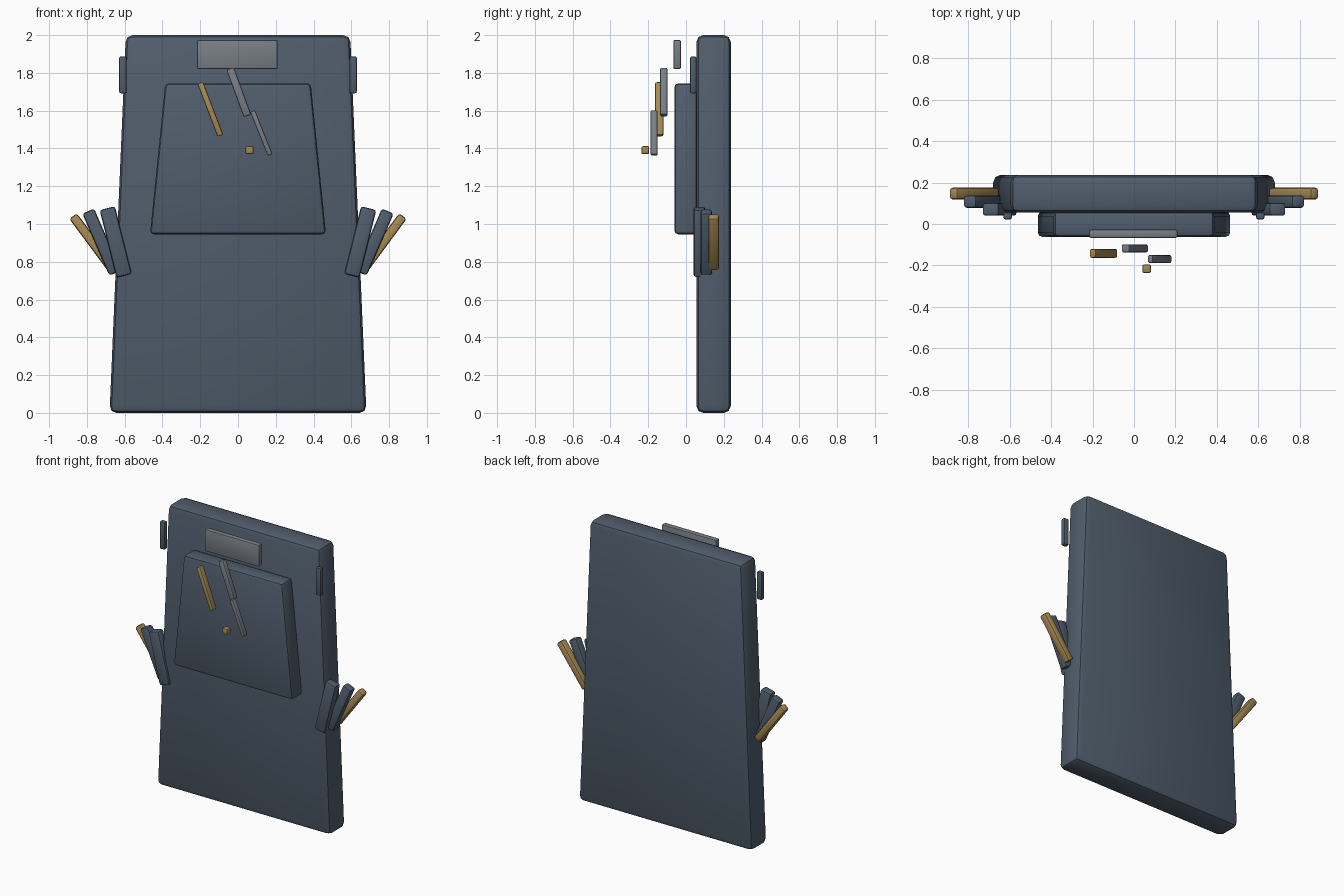
import bpy, bmesh, math
from mathutils import Vector

if "Cube" in bpy.data.objects:
    bpy.data.objects.remove(bpy.data.objects["Cube"])


def material(name, rgb):
    m = bpy.data.materials.new(name)
    m.diffuse_color = (*rgb, 1)
    m.use_nodes = True
    m.node_tree.nodes["Principled BSDF"].inputs["Base Color"].default_value = m.diffuse_color
    return m


SLATE = material("slate blue", (0.080, 0.110, 0.150))
GREY = material("steel grey", (0.190, 0.212, 0.238))
GOLD = material("old gold", (0.390, 0.255, 0.085))


def slab(name, outline, y0, y1, mat, bevel):
    """Extrude a front (x, z) outline from y0 to y1 and round its edges."""
    bm = bmesh.new()
    face = bm.faces.new([bm.verts.new((x, y0, z)) for x, z in outline])
    out = bmesh.ops.extrude_face_region(bm, geom=[face])
    for v in out["geom"]:
        if isinstance(v, bmesh.types.BMVert):
            v.co.y = y1
    bmesh.ops.recalc_face_normals(bm, faces=bm.faces[:])
    mesh = bpy.data.meshes.new(name)
    bm.to_mesh(mesh)
    bm.free()
    mesh.materials.append(mat)
    ob = bpy.data.objects.new(name, mesh)
    bpy.context.collection.objects.link(ob)
    mod = ob.modifiers.new("round", 'BEVEL')
    mod.width = bevel
    mod.segments = 2
    mod.limit_method = 'NONE'
    bpy.ops.object.select_all(action='DESELECT')
    bpy.context.view_layer.objects.active = ob
    ob.select_set(True)
    bpy.ops.object.modifier_apply(modifier=mod.name)
    bpy.ops.object.shade_smooth_by_angle(angle=math.radians(30))
    return ob


def taper(name, wb, wt, z0, z1, y0, y1, mat, bevel, cx=0):
    """Symmetric slab with half widths wb at the bottom and wt at the top."""
    pts = [(cx - wb, z0), (cx + wb, z0), (cx + wt, z1), (cx - wt, z1)]
    return slab(name, pts, y0, y1, mat, bevel)


def bar(name, a, b, width, y0, y1, mat, bevel):
    """Slanted bar between two (x, z) end centres."""
    a, b = Vector(a), Vector(b)
    d = (b - a).normalized()
    n = Vector((-d.y, d.x)) * width / 2
    return slab(name, [a - n, b - n, b + n, a + n], y0, y1, mat, bevel)


# Main tapered board and raised front panel
taper("body_board", 0.68, 0.594, 0.0, 2.0, 0.055, 0.237, SLATE, 0.036)
taper("front_panel", 0.466, 0.385, 0.945, 1.745, -0.062, 0.06, SLATE, 0.022)

# Floating plate, rods and stud in front
taper("top_plate", 0.213, 0.213, 1.82, 1.975, -0.067, -0.027, GREY, 0.009, cx=-0.003)
bar("upper_rod", (0.05, 1.573), (-0.042, 1.823), 0.042, -0.137, -0.098, GREY, 0.009)
bar("lower_rod", (0.17, 1.365), (0.077, 1.599), 0.027, -0.188, -0.150, GREY, 0.008)
bar("gold_rod", (-0.093, 1.467), (-0.2, 1.748), 0.032, -0.163, -0.120, GOLD, 0.009)
taper("gold_stud", 0.021, 0.021, 1.37, 1.412, -0.236, -0.195, GOLD, 0.008, cx=0.061)

# Mirrored side tabs and fanned slats
for s, side in ((-1, "left"), (1, "right")):
    taper(side + "_tab", 0.02, 0.02, 1.692, 1.887, 0.022, 0.056, SLATE, 0.009, cx=s * 0.609)
    for name, a, b, w, y0, y1, mat in (
            ("inner_slat", (0.603, 0.726), (0.692, 1.084), 0.083, 0.040, 0.102, SLATE),
            ("middle_slat", (0.650, 0.740), (0.793, 1.068), 0.068, 0.078, 0.138, SLATE),
            ("gold_slat", (0.668, 0.765), (0.873, 1.042), 0.050, 0.118, 0.175, GOLD)):
        bar(side + "_" + name, (s * a[0], a[1]), (s * b[0], b[1]), w, y0, y1, mat, 0.014)
